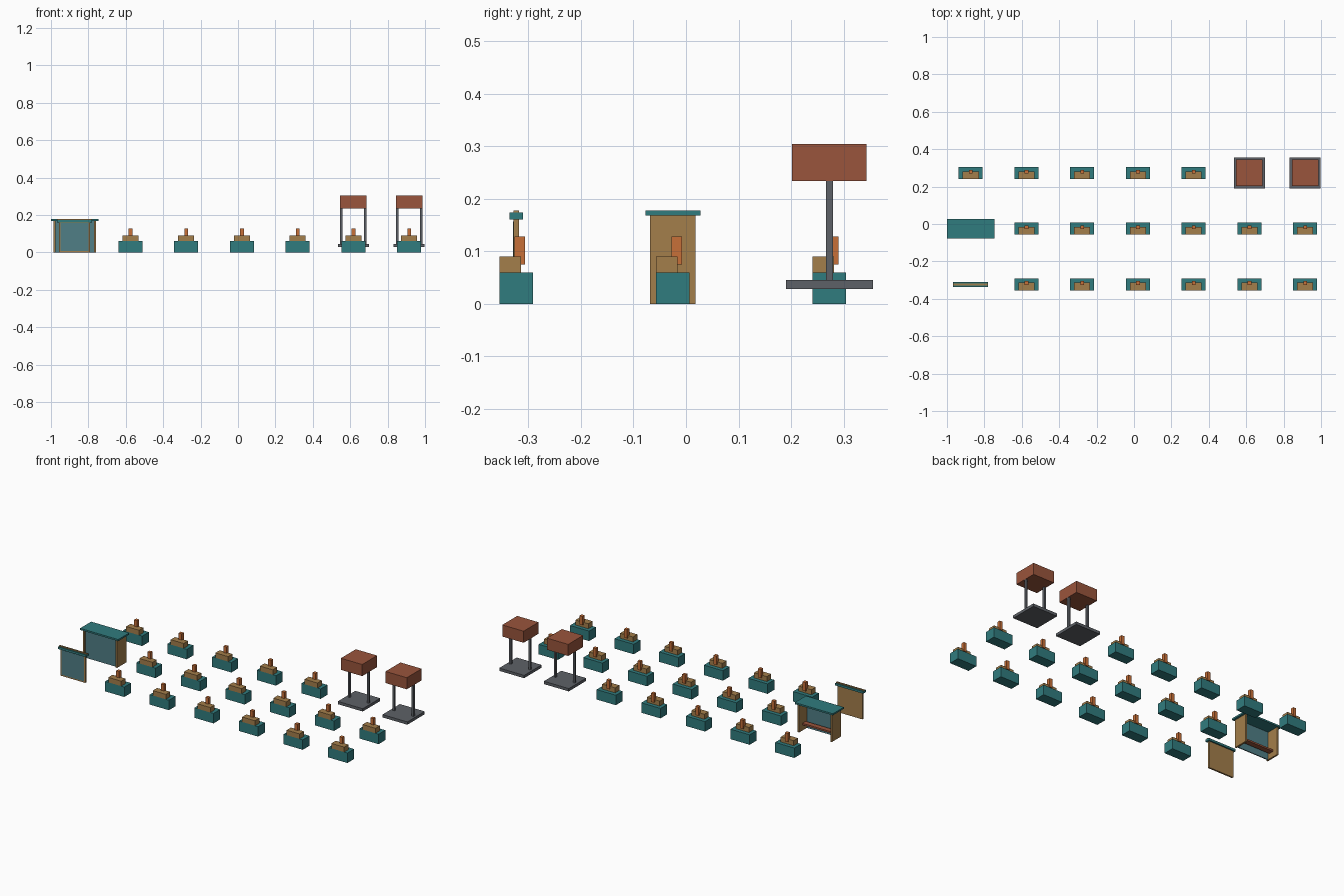
import bpy

if "Cube" in bpy.data.objects:
    bpy.data.objects.remove(bpy.data.objects["Cube"])

STEP = 0.298
X0, Y0 = -0.873, -0.323   # first grid cell


def material(name, rgb):
    m = bpy.data.materials.new(name)
    m.diffuse_color = (*rgb, 1)
    m.use_nodes = True
    m.node_tree.nodes["Principled BSDF"].inputs["Base Color"].default_value = m.diffuse_color
    return m


TEAL = material("teal", (0.03, 0.20, 0.21))
TAN = material("tan_wood", (0.37, 0.21, 0.07))
ORANGE = material("orange", (0.57, 0.16, 0.04))
RED = material("brick_red", (0.32, 0.09, 0.045))
GREY = material("dark_grey", (0.11, 0.12, 0.135))
GLASS = material("glass", (0.08, 0.21, 0.24))


def box(name, cell, x, y, z, mat):
    """Box spanning (min, max) on each axis, relative to a grid cell centre."""
    cx, cy = X0 + cell[0] * STEP, Y0 + cell[1] * STEP
    bpy.ops.mesh.primitive_cube_add(size=1, location=(
        cx + sum(x) / 2, cy + sum(y) / 2, sum(z) / 2))
    ob = bpy.context.object
    ob.name = name
    ob.scale = (x[1] - x[0], y[1] - y[0], z[1] - z[0])
    bpy.ops.object.transform_apply(location=False, rotation=False, scale=True)
    ob.data.materials.append(mat)


def sym(h):
    return (-h, h)


def kiosk(c):
    box("kiosk_body", c, sym(0.064), sym(0.032), (0, 0.06), TEAL)
    box("kiosk_counter", c, sym(0.043), (-0.032, 0.009), (0.06, 0.09), TAN)
    box("kiosk_post", c, sym(0.01), (-0.003, 0.017), (0.075, 0.128), ORANGE)


def tower(c):
    box("tower_base", c, sym(0.083), sym(0.083), (0.028, 0.045), GREY)
    for s in (-1, 1):
        x = s * 0.064
        box("tower_leg", c, (x - 0.0065, x + 0.0065), sym(0.0065), (0.045, 0.234), GREY)
    box("tower_tank", c, sym(0.071), sym(0.071), (0.234, 0.304), RED)


def shelter(c):
    for s in (-1, 1):
        x = s * 0.109
        box("shelter_wall", c, (x - 0.005, x + 0.005), sym(0.0435), (0, 0.168), TAN)
    box("shelter_glass", c, sym(0.104), (-0.035, -0.029), (0, 0.168), GLASS)
    box("shelter_bench", c, sym(0.104), (-0.02, 0.012), (0.033, 0.043), RED)
    box("shelter_roof", c, sym(0.127), sym(0.0525), (0.168, 0.178), TEAL)


def notice_board(c):
    box("board_panel", c, sym(0.083), sym(0.005), (0, 0.161), TAN)
    box("board_glass", c, sym(0.075), (-0.0065, -0.005), (0.008, 0.157), GLASS)
    box("board_roof", c, sym(0.0935), sym(0.013), (0.161, 0.174), TEAL)
    box("board_ridge", c, sym(0.0935), sym(0.005), (0.174, 0.178), TAN)


# lay out the 7 x 3 grid
special = {(0, 0): notice_board, (0, 1): shelter, (5, 2): tower, (6, 2): tower}
for j in range(3):
    for i in range(7):
        special.get((i, j), kiosk)((i, j))
